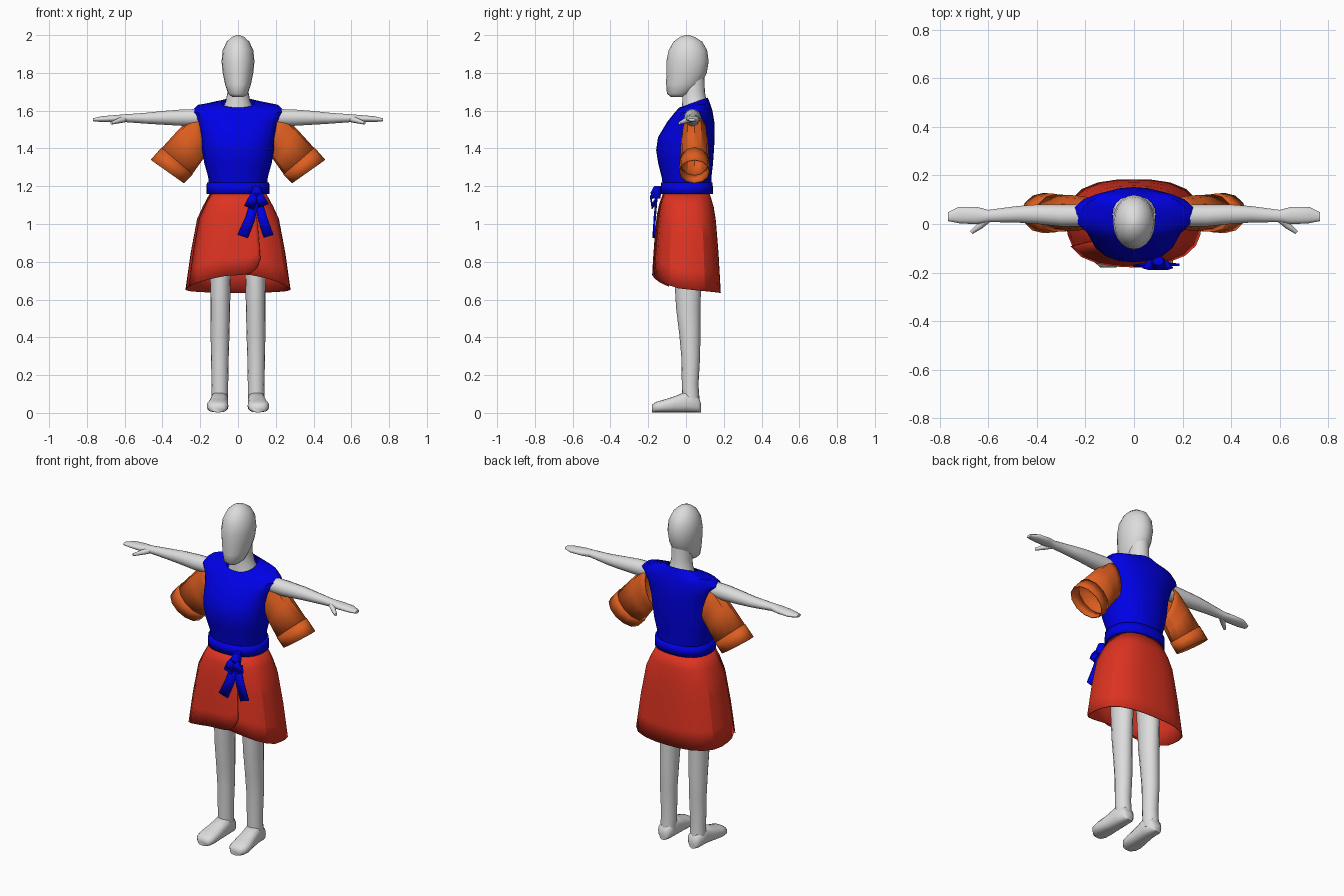
import bpy, bmesh, math
from mathutils import Vector as V


def mat(name, rgb):
    m = bpy.data.materials.new(name)
    m.diffuse_color = (*rgb, 1)
    return m


GREY = mat("pale grey", (0.72, 0.72, 0.72))
BLUE = mat("deep blue", (0.0, 0.0, 0.82))
ORANGE = mat("orange", (0.72, 0.11, 0.014))
RED = mat("red", (0.73, 0.033, 0.015))


def ring(c, u, v, n=16, p=2.0):
    """Superellipse section around c with half-axes u and v."""
    pts = []
    for i in range(n):
        a = 2 * math.pi * i / n
        ca, sa = math.cos(a), math.sin(a)
        f = (abs(ca) ** p + abs(sa) ** p) ** (-1 / p)
        pts.append(V(c) + V(u) * (ca * f) + V(v) * (sa * f))
    return pts


def loft(name, rows, material, caps=True, closed=True, thick=0, angle=40):
    """Skin a list of point rows."""
    bm = bmesh.new()
    vs = [[bm.verts.new(p) for p in r] for r in rows]
    n = len(rows[0])
    for a, b in zip(vs, vs[1:]):
        for i in range(n if closed else n - 1):
            j = (i + 1) % n
            bm.faces.new((a[i], a[j], b[j], b[i]))
    if caps:
        bm.faces.new(vs[0])
        bm.faces.new(vs[-1])
    bmesh.ops.recalc_face_normals(bm, faces=bm.faces)
    me = bpy.data.meshes.new(name)
    bm.to_mesh(me)
    bm.free()
    ob = bpy.data.objects.new(name, me)
    bpy.context.collection.objects.link(ob)
    me.materials.append(material)
    bpy.ops.object.select_all(action='DESELECT')
    ob.select_set(True)
    bpy.context.view_layer.objects.active = ob
    bpy.ops.object.shade_smooth_by_angle(angle=math.radians(angle))
    if thick:
        s = ob.modifiers.new("thickness", 'SOLIDIFY')
        s.thickness = thick
        s.offset = -1 if closed else 0
    return ob


def upright(name, secs, material, n=20, p=2.0, **kw):
    """Loft horizontal sections (z, cx, cy, rx, ry, tilt)."""
    rows = [ring((cx, cy, z), (rx, 0, 0), (0, ry, ry * t), n, p)
            for z, cx, cy, rx, ry, t in secs]
    return loft(name, rows, material, **kw)


# head, neck and hips
upright("head", [(1.672, 0, -.05, .03, .03, 0), (1.69, 0, -.035, .052, .066, 0),
                 (1.74, 0, -.012, .069, .093, 0), (1.80, 0, .003, .081, .107, 0),
                 (1.86, 0, .008, .087, .112, 0), (1.92, 0, .01, .081, .102, 0),
                 (1.965, 0, .01, .06, .076, 0), (1.99, 0, .007, .033, .04, 0),
                 (2.0, 0, .005, .008, .01, 0)], GREY, angle=60)
upright("neck", [(1.60, 0, .05, .085, .075, 0), (1.65, 0, .045, .065, .064, 0),
                 (1.70, 0, .04, .055, .06, 0), (1.78, 0, .035, .055, .062, 0)], GREY)
upright("hips", [(.80, 0, .02, .12, .08, 0), (.88, 0, .02, .15, .10, 0),
                 (1.0, 0, .015, .15, .105, 0), (1.15, 0, .01, .12, .09, 0)], GREY)

for s, side in ((1, "left"), (-1, "right")):
    # leg and foot
    upright(side + "_leg", [(.04, .097 * s, .028, .044, .046, 0), (.15, .096 * s, .022, .044, .044, 0),
                            (.30, .096 * s, .025, .047, .05, 0), (.42, .095 * s, .02, .05, .056, 0),
                            (.55, .094 * s, .012, .052, .064, 0), (.70, .093 * s, .01, .054, .071, 0),
                            (.92, .09 * s, .01, .062, .08, 0)], GREY, n=16, angle=60)
    foot = [(.08, .098, .02, .045), (.065, .098, .04, .085), (.0, .098, .046, .11),
            (-.06, .103, .05, .085), (-.12, .108, .057, .066), (-.16, .108, .052, .055),
            (-.18, .106, .032, .04)]
    loft(side + "_foot", [ring((x * s, y, h / 2 + .003), (r, 0, 0), (0, 0, h / 2), 16, 2.8)
                          for y, x, r, h in foot], GREY, angle=60)
    # arm, hand and thumb
    arm = [(.17, .035, 1.565, .045, .046), (.30, .035, 1.563, .045, .044),
           (.40, .04, 1.562, .04, .037), (.48, .04, 1.56, .034, .03),
           (.60, .033, 1.56, .025, .021), (.65, .035, 1.558, .036, .019),
           (.72, .037, 1.555, .034, .016), (.767, .03, 1.552, .018, .008)]
    loft(side + "_arm", [ring((x * s, y, z), (0, ry, 0), (0, 0, rz), 14)
                         for x, y, z, ry, rz in arm], GREY, angle=60)
    thumb = [(.60, .025, 1.556, .018), (.635, -.008, 1.546, .014), (.67, -.035, 1.534, .008)]
    loft(side + "_thumb", [ring((x * s, y, z), (r * .7 * s, r * .7, 0), (0, 0, r), 8)
                           for x, y, z, r in thumb], GREY, angle=60)

    # drooping open sleeve and cuff, from top and bottom edge points
    def tube(name, secs):
        rows = []
        for ux, uz, lx, lz, ry in secs:
            c = ((ux + lx) / 2 * s, .045, (uz + lz) / 2)
            rows.append(ring(c, ((ux - lx) / 2 * s, 0, (uz - lz) / 2), (0, ry, 0), 12, 2))
        loft(name, rows, ORANGE, caps=False, thick=.005, angle=32)
    tube(side + "_sleeve", [(.215, 1.585, .16, 1.37, .065), (.25, 1.565, .18, 1.35, .07),
                            (.31, 1.505, .205, 1.315, .074), (.41, 1.395, .248, 1.255, .077)])
    tube(side + "_cuff", [(.405, 1.405, .24, 1.262, .079), (.462, 1.34, .286, 1.215, .083)])

# sleeveless top, open at the collar
upright("bodice", [(1.16, 0, .008, .152, .125, 0), (1.25, 0, .003, .158, .132, 0),
                   (1.32, 0, -.002, .178, .145, 0), (1.39, 0, -.005, .19, .153, 0),
                   (1.46, 0, .002, .195, .15, 0), (1.54, 0, .025, .213, .125, 0),
                   (1.595, 0, .04, .25, .10, .05), (1.628, 0, .045, .215, .082, .15),
                   (1.643, 0, .04, .088, .075, .35)], BLUE, n=20, p=2.25, caps=False, angle=35)
# belt
upright("belt", [(1.16, 0, .005, .168, .138, 0), (1.22, 0, .005, .165, .136, 0)],
        BLUE, n=24, p=2.4, caps=False, thick=.012)

# skirt shape: half-widths by height, hem higher at the front
PROFILE = [(1.17, .145, .118), (1.10, .183, .14), (1.03, .216, .152), (.85, .25, .167), (.62, .283, .18)]
TOP = 1.17


def skirt_point(a, z, off=0):
    for (z0, x0, y0), (z1, x1, y1) in zip(PROFILE, PROFILE[1:]):
        if z >= z1 or z1 == PROFILE[-1][0]:
            t = (z - z0) / (z1 - z0)
            rx, ry = x0 + t * (x1 - x0) + off, y0 + t * (y1 - y0) + off
            break
    ca, sa = math.cos(a), math.sin(a)
    f = (abs(ca) ** 2.7 + abs(sa) ** 2.7) ** (-1 / 2.7)
    return V((rx * ca * f, .005 + ry * sa * f, z))


def hem(a):
    front = max(0, -math.sin(a))
    return .655 - .02 * max(0, math.sin(a)) + .08 * front ** 2


STEPS = [0, .15, .28, .45, .62, .8, 1]
angles = [2 * math.pi * i / 24 for i in range(24)]
loft("skirt", [[skirt_point(a, TOP + t * (hem(a) - TOP)) for a in angles] for t in STEPS],
     RED, caps=False, thick=.005, angle=24)
# overlapping front flap with a rounded lower corner
flap = [math.radians(d) for d in (210, 225, 240, 255, 262, 270, 278, 285, 291, 295)]
lift = [0, 0, 0, 0, 0, 0, .005, .02, .05, .10]
loft("skirt_flap", [[skirt_point(a, TOP + t * (hem(a) - .006 + l - TOP), .004 + .007 * i / 9 * min(1, t * 4))
                     for i, (a, l) in enumerate(zip(flap, lift))] for t in STEPS],
     RED, caps=False, closed=False, thick=.004)


# bow: knot, two loops, two tails
def ribbon(name, pts):
    """Flat strip through (x, y, z, width) points."""
    d = V((pts[-1][0] - pts[0][0], 0, pts[-1][2] - pts[0][2])).normalized()
    side = V((-d.z, 0, d.x))
    loft(name, [[V((x, y, z)) - side * w / 2, V((x, y, z)) + side * w / 2]
                for x, y, z, w in pts], BLUE, caps=False, closed=False, thick=.01, angle=30)


ribbon("left_tail", [(.10, -.155, 1.15, .04), (.13, -.165, 1.03, .05), (.162, -.168, .935, .055)])
ribbon("right_tail", [(.095, -.155, 1.15, .04), (.065, -.166, 1.03, .052), (.025, -.172, .935, .058)])
for name, x, z in (("left_loop", .135, 1.10), ("right_loop", .06, 1.09)):
    ribbon(name, [(.10, -.15, 1.18, .03), ((.10 + x) / 2, -.185, 1.14, .045), (x, -.18, z, .055),
                  ((.10 + x) / 2, -.155, 1.13, .045)])
upright("knot", [(1.135, .10, -.155, .022, .02, 0), (1.165, .10, -.16, .03, .03, 0),
                 (1.2, .10, -.15, .022, .02, 0)], BLUE, n=10)
